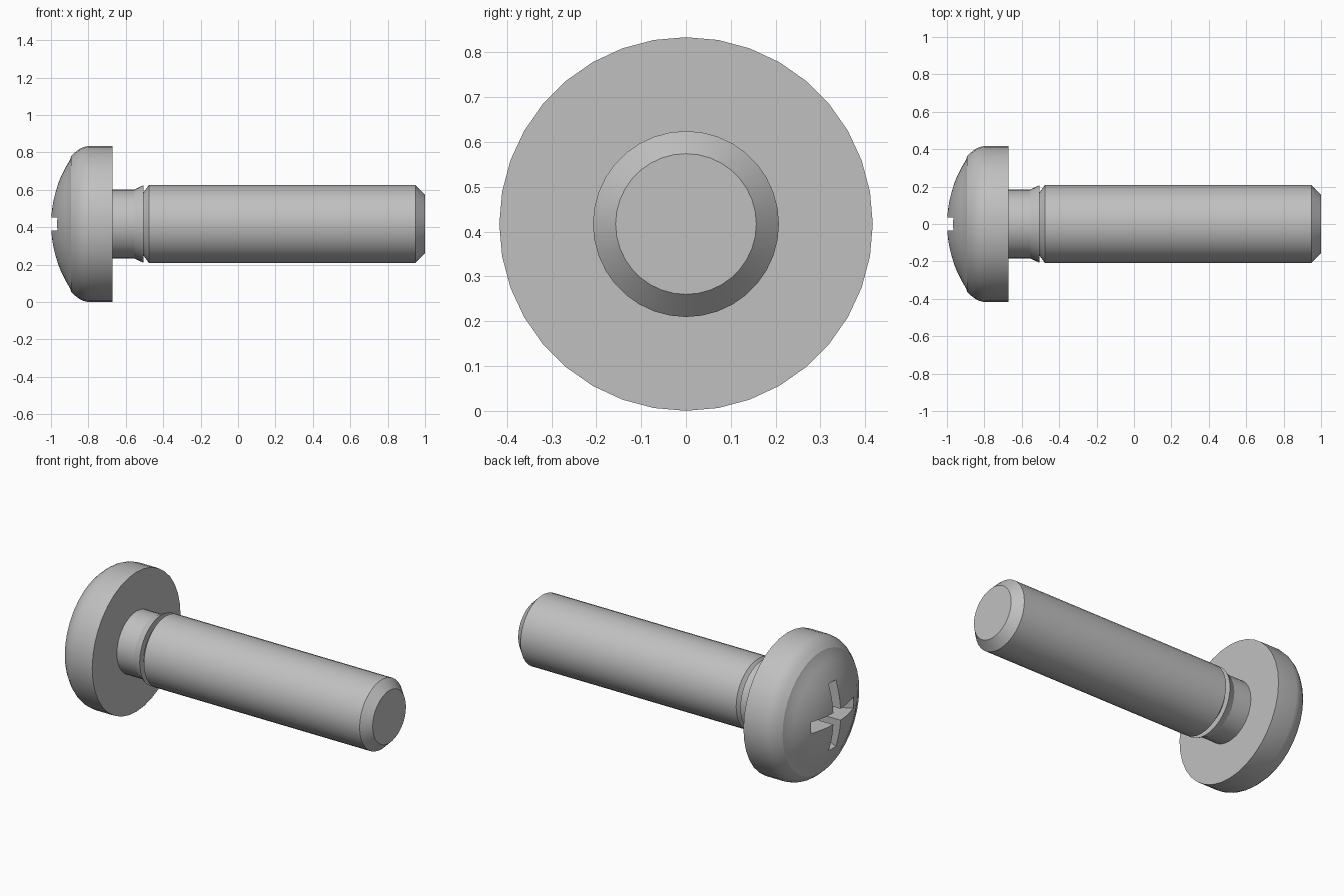
import bpy
import bmesh
from math import pi, sin, cos, sqrt, radians

if "Cube" in bpy.data.objects:
    bpy.data.objects.remove(bpy.data.objects["Cube"])

SEGMENTS = 36
AXIS_Z = 0.417
HEAD_R = 0.417
SHANK_R = 0.2075

steel = bpy.data.materials.new("grey steel")
steel.use_nodes = True
colour = (0.53, 0.53, 0.53, 1)
steel.diffuse_color = colour
steel.node_tree.nodes["Principled BSDF"].inputs["Base Color"].default_value = colour


def make_object(name, bm):
    bmesh.ops.recalc_face_normals(bm, faces=bm.faces)
    mesh = bpy.data.meshes.new(name)
    bm.to_mesh(mesh)
    bm.free()
    mesh.materials.append(steel)
    obj = bpy.data.objects.new(name, mesh)
    obj.location.z = AXIS_Z
    bpy.context.collection.objects.link(obj)
    return obj


def revolve(name, profile):
    """Turn (x, radius) points about the x axis and cap both ends."""
    bm = bmesh.new()
    rings = []
    for x, r in profile:
        angles = [2 * pi * i / SEGMENTS for i in range(SEGMENTS)]
        rings.append([bm.verts.new((x, r * sin(a), r * cos(a))) for a in angles])
    for a, b in zip(rings, rings[1:]):
        for i in range(SEGMENTS):
            j = (i + 1) % SEGMENTS
            bm.faces.new((a[i], a[j], b[j], b[i]))
    bm.faces.new(rings[0])
    bm.faces.new(rings[-1])
    return make_object(name, bm)


def wing_cutter(name, angle):
    """Flat wedge that narrows towards the bottom of the recess."""
    bm = bmesh.new()
    outline = [(-1.05, 0.235), (-0.967, 0.2), (-0.76, 0.09)]
    outline += [(x, -r) for x, r in reversed(outline)]
    sides = []
    for w in (-0.034, 0.034):
        sides.append([bm.verts.new((x, r * cos(angle) - w * sin(angle),
                                    r * sin(angle) + w * cos(angle)))
                      for x, r in outline])
        bm.faces.new(sides[-1])
    count = len(outline)
    for i in range(count):
        j = (i + 1) % count
        bm.faces.new((sides[0][i], sides[0][j], sides[1][j], sides[1][i]))
    return make_object(name, bm)


def activate(obj):
    bpy.ops.object.select_all(action="DESELECT")
    obj.select_set(True)
    bpy.context.view_layer.objects.active = obj


# Domed pan head: spherical crown, rounded shoulder, straight rim
crown_r = 0.628
dome = [(-1 + crown_r - sqrt(crown_r ** 2 - r * r), r)
        for r in [0.02 + 0.04 * i for i in range(9)]]
shoulder = [(-0.892, 0.362), (-0.87, 0.384), (-0.848, 0.401), (-0.824, 0.412)]
head = revolve("head", dome + shoulder + [(-0.8, HEAD_R), (-0.672, HEAD_R)])

# Cross recess in the crown
for label, angle in (("level", 0), ("upright", pi / 2)):
    cutter = wing_cutter("recess_cutter_" + label, angle)
    cutter.hide_render = True
    cut = head.modifiers.new("recess", "BOOLEAN")
    cut.operation = "DIFFERENCE"
    cut.solver = "EXACT"
    cut.object = cutter
    activate(head)
    bpy.ops.object.modifier_apply(modifier=cut.name)
    bpy.data.objects.remove(cutter)

# Neck flaring to a sharp lip
neck = revolve("neck", [(-0.69, 0.184), (-0.555, 0.184), (-0.505, SHANK_R)])

# Shank with chamfered ends
shank = revolve("shank", [(-0.506, 0.168), (-0.477, SHANK_R),
                          (0.949, SHANK_R), (1, 0.157)])

for part in (head, neck, shank):
    activate(part)
    bpy.ops.object.shade_smooth_by_angle(angle=radians(25))
